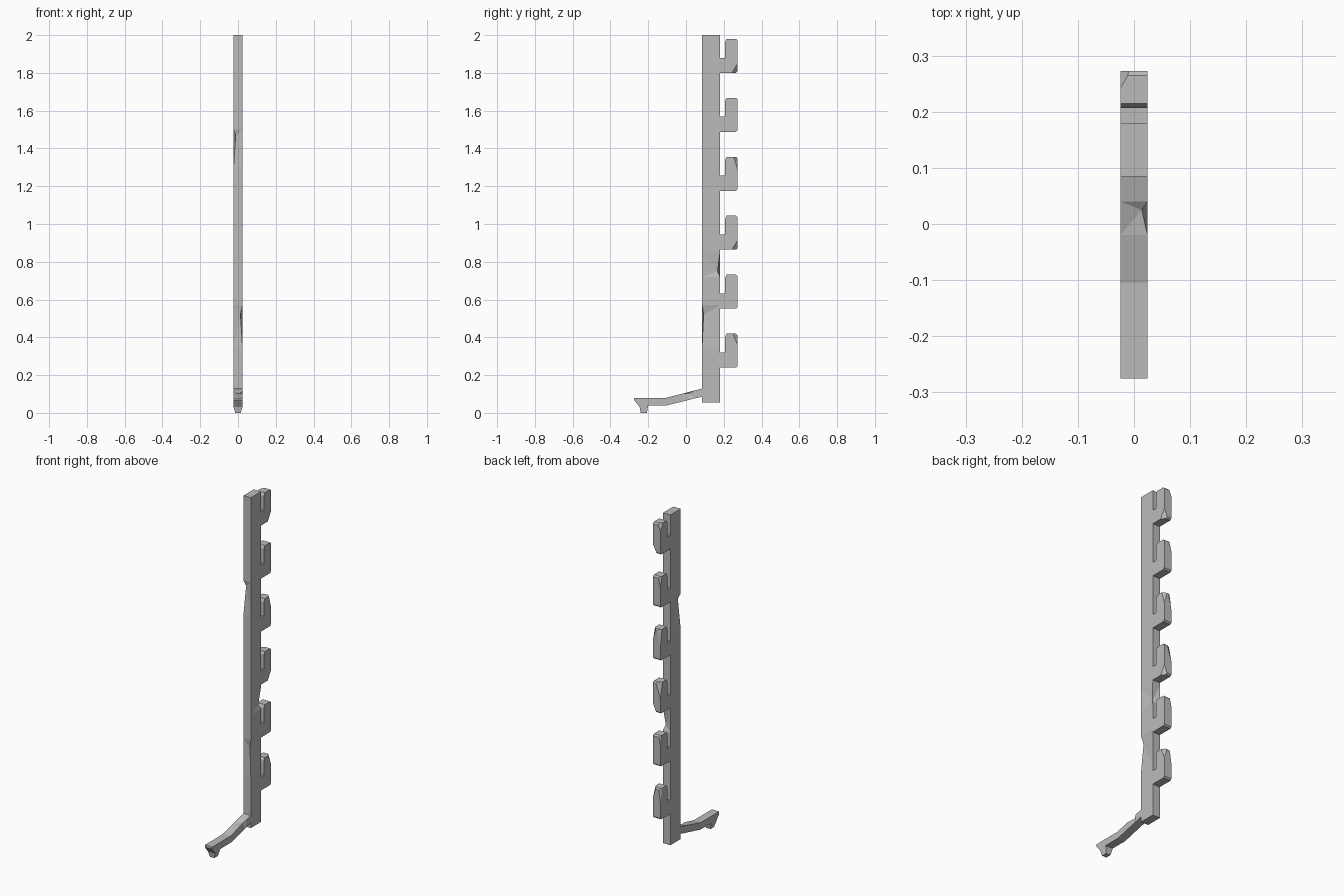
import bpy, bmesh
from mathutils import Vector

cube = bpy.data.objects.get("Cube")
if cube:
    bpy.data.objects.remove(cube, do_unlink=True)

HALF = 0.024   # half thickness of the whole rack

grey = bpy.data.materials.new("plain_grey")
grey.use_nodes = True
colour = (0.5, 0.5, 0.5, 1)
grey.diffuse_color = colour
for node in grey.node_tree.nodes:
    if node.type == 'BSDF_PRINCIPLED':
        node.inputs["Base Color"].default_value = colour
        node.inputs["Roughness"].default_value = 0.8


def extrude_profile(points):
    """Side profile (y, z) extruded across the thickness."""
    bm = bmesh.new()
    face = bm.faces.new([bm.verts.new((-HALF, y, z)) for y, z in points])
    grown = bmesh.ops.extrude_face_region(bm, geom=[face])["geom"]
    verts = [g for g in grown if isinstance(g, bmesh.types.BMVert)]
    bmesh.ops.translate(bm, verts=verts, vec=(2 * HALF, 0, 0))
    bmesh.ops.recalc_face_normals(bm, faces=bm.faces)
    return bm


def slice_all(bm, point, normal, trim=False):
    geom = bm.verts[:] + bm.edges[:] + bm.faces[:]
    cut = bmesh.ops.bisect_plane(bm, geom=geom, plane_co=point, plane_no=normal,
                                 clear_outer=trim)
    if trim:
        rim = [e for e in bm.edges if e.is_boundary]
        bmesh.ops.holes_fill(bm, edges=rim, sides=0)
    return [g for g in cut["geom_cut"] if isinstance(g, bmesh.types.BMVert)]


def chip_corner(bm, corner, depths):
    """Trim one corner; each depth points from the corner into the part."""
    corner = Vector(corner)
    normal = Vector([-1 / d for d in depths]).normalized()
    slice_all(bm, corner + Vector((depths[0], 0, 0)), normal, trim=True)


def dent_edge(bm, axis, start, middle, end, chosen, offset):
    """Push in a long edge between two stations."""
    normal = Vector((0, 0, 0))
    normal[axis] = 1
    for station in (start, end, middle):
        verts = slice_all(bm, normal * station, normal)
    for v in verts:
        if chosen(v.co):
            v.co += Vector(offset)


def finish(bm, name):
    bmesh.ops.triangulate(bm, faces=[f for f in bm.faces if len(f.verts) == 4])
    bmesh.ops.recalc_face_normals(bm, faces=bm.faces)
    mesh = bpy.data.meshes.new(name)
    bm.to_mesh(mesh)
    bm.free()
    mesh.materials.append(grey)
    obj = bpy.data.objects.new(name, mesh)
    bpy.context.collection.objects.link(obj)


# Upright post with worn edges
FRONT, BACK = 0.085, 0.18
post = extrude_profile([(FRONT, 0.055), (BACK, 0.055), (BACK, 2), (FRONT, 2)])
dent_edge(post, 2, 0.35, 0.52, 0.57,
          lambda c: c.x > 0 and c.y < 0.13, (-0.011, 0.008, 0))
dent_edge(post, 2, 0.72, 0.75, 0.85,
          lambda c: c.x > 0 and c.y > 0.13, (-0.009, -0.013, 0))
dent_edge(post, 2, 1.3, 1.47, 1.5,
          lambda c: c.x < 0 and c.y < 0.13, (0.012, 0.008, 0))
finish(post, "upright_post")

# Row of upturned hooks, each with its own worn corners:
# (side, top or bottom, inward depth along x, y, z)
TIP, SLOT, TALL, ARM = 0.273, 0.207, 0.18, 0.08
wear = [
    [(1, 1, 0.02, 0.025, 0.06), (-1, 1, 0.012, 0.02, 0.08)],
    [(-1, 1, 0.012, 0.014, 0.05)],
    [(1, 0, 0.022, 0.03, 0.05), (-1, 1, 0.03, 0.02, 0.09)],
    [(1, 1, 0.02, 0.02, 0.07), (-1, 1, 0.025, 0.015, 0.1)],
    [(-1, 1, 0.014, 0.015, 0.06)],
    [(1, 0, 0.025, 0.03, 0.05), (-1, 1, 0.018, 0.03, 0.04)],
]
for i, chips in enumerate(wear):
    low = 0.24 + 0.312 * i
    high = low + TALL
    r = 0.008
    hook = extrude_profile([
        (BACK - 0.005, low), (TIP - r, low), (TIP, low + r),
        (TIP, high - r), (TIP - r, high), (SLOT + r, high), (SLOT, high - 2 * r),
        (SLOT, low + ARM), (BACK - 0.005, low + ARM)])
    for side, top, dx, dy, dz in chips:
        chip_corner(hook, (side * HALF, TIP, high if top else low),
                    (-side * dx, -dy, -dz if top else dz))
    finish(hook, f"hook_{i + 1}")

# Bent foot arm ending in a tapered peg
foot = extrude_profile([
    (-0.275, 0.08), (-0.275, 0.068), (-0.245, 0.03), (-0.24, 0), (-0.207, 0),
    (-0.2, 0.04), (-0.1, 0.04), (0.09, 0.087), (0.09, 0.13), (-0.105, 0.08)])
for v in foot.verts:
    if v.co.z < 0.01:
        v.co.x *= 0.6
dent_edge(foot, 1, -0.02, 0.025, 0.04,
          lambda c: c.x > 0 and c.z > 0.09, (-0.01, 0, -0.007))
finish(foot, "foot_arm")
